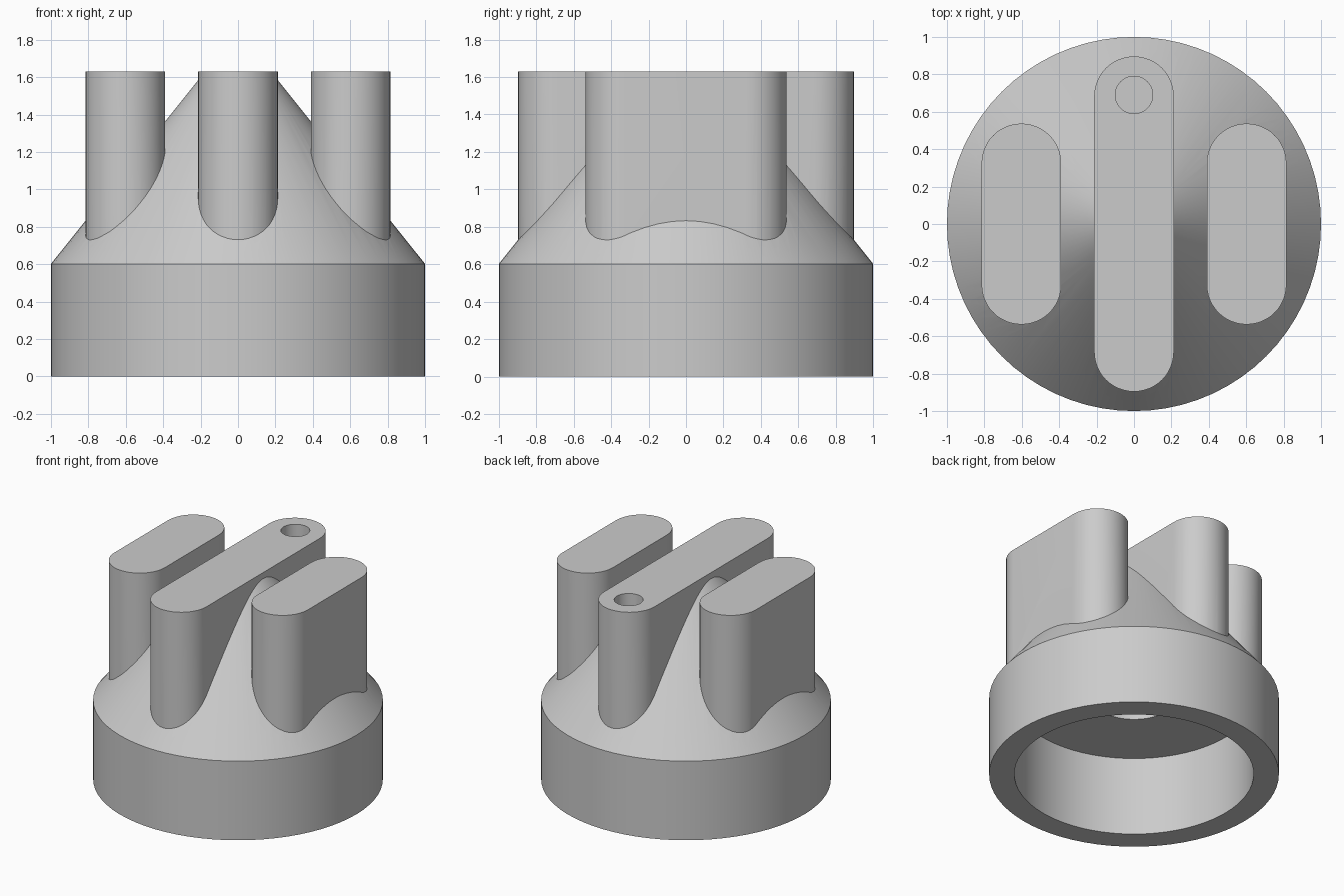
import bpy
import bmesh
from math import cos, sin, pi

SEGMENTS = 72
TOP = 1.63

if "Cube" in bpy.data.objects:
    bpy.data.objects.remove(bpy.data.objects["Cube"])

grey = bpy.data.materials.new("plain_grey")
grey.use_nodes = True
COLOUR = (0.6, 0.6, 0.6, 1)
grey.diffuse_color = COLOUR
grey.node_tree.nodes["Principled BSDF"].inputs["Base Color"].default_value = COLOUR


def loft(name, rings):
    """Closed solid through matching rings of points, capped at both ends."""
    bm = bmesh.new()
    loops = [[bm.verts.new(p) for p in ring] for ring in rings]
    n = len(loops[0])
    for low, high in zip(loops, loops[1:]):
        for i in range(n):
            j = (i + 1) % n
            bm.faces.new((low[i], low[j], high[j], high[i]))
    bm.faces.new(loops[0][::-1])
    bm.faces.new(loops[-1])
    mesh = bpy.data.meshes.new(name)
    bm.to_mesh(mesh)
    bm.free()
    mesh.materials.append(grey)
    obj = bpy.data.objects.new(name, mesh)
    bpy.context.collection.objects.link(obj)
    return obj


def lathe(name, profile, y=0):
    angles = [2 * pi * i / SEGMENTS for i in range(SEGMENTS)]
    return loft(name, [[(r * cos(a), y + r * sin(a), z) for a in angles]
                       for r, z in profile])


def bar(name, x, half_length, half_width=0.213, bottom=0.65):
    """Upright bar with rounded ends, running along y."""
    outline = []
    for i in range(50):
        end = 1 if i < 25 else -1
        a = pi * (i % 25) / 24 + (0 if end == 1 else pi)
        outline.append((x + half_width * cos(a),
                        end * (half_length - half_width) + half_width * sin(a)))
    return loft(name, [[(px, py, z) for px, py in outline] for z in (bottom, TOP)])


def combine(target, tool, operation):
    mod = target.modifiers.new(operation.lower(), "BOOLEAN")
    mod.operation = operation
    mod.solver = "EXACT"
    mod.object = tool
    bpy.ops.object.select_all(action="DESELECT")
    bpy.context.view_layer.objects.active = target
    target.select_set(True)
    bpy.ops.object.modifier_apply(modifier=mod.name)
    bpy.data.objects.remove(tool)


# Round base with a conical shoulder
body = lathe("ribbed_cap", [(1, 0), (1, 0.602), (0.2, 1.6)])

# Three rounded bars rising from the cone
combine(body, bar("centre_bar", 0, 0.896), "UNION")
for side, name in ((-1, "right_bar"), (1, "left_bar")):
    combine(body, bar(name, side * 0.602, 0.537), "UNION")

# Open socket underneath, central bore above it, blind hole in the centre bar
combine(body, lathe("socket", [(0.826, -0.1), (0.826, 0.602)]), "DIFFERENCE")
combine(body, lathe("bore", [(0.285, 0.5), (0.285, 1.1)]), "DIFFERENCE")
combine(body, lathe("pin_hole", [(0.1, 1.2), (0.1, 1.8)], y=0.69), "DIFFERENCE")

bpy.ops.object.shade_smooth_by_angle(angle=pi / 6)
